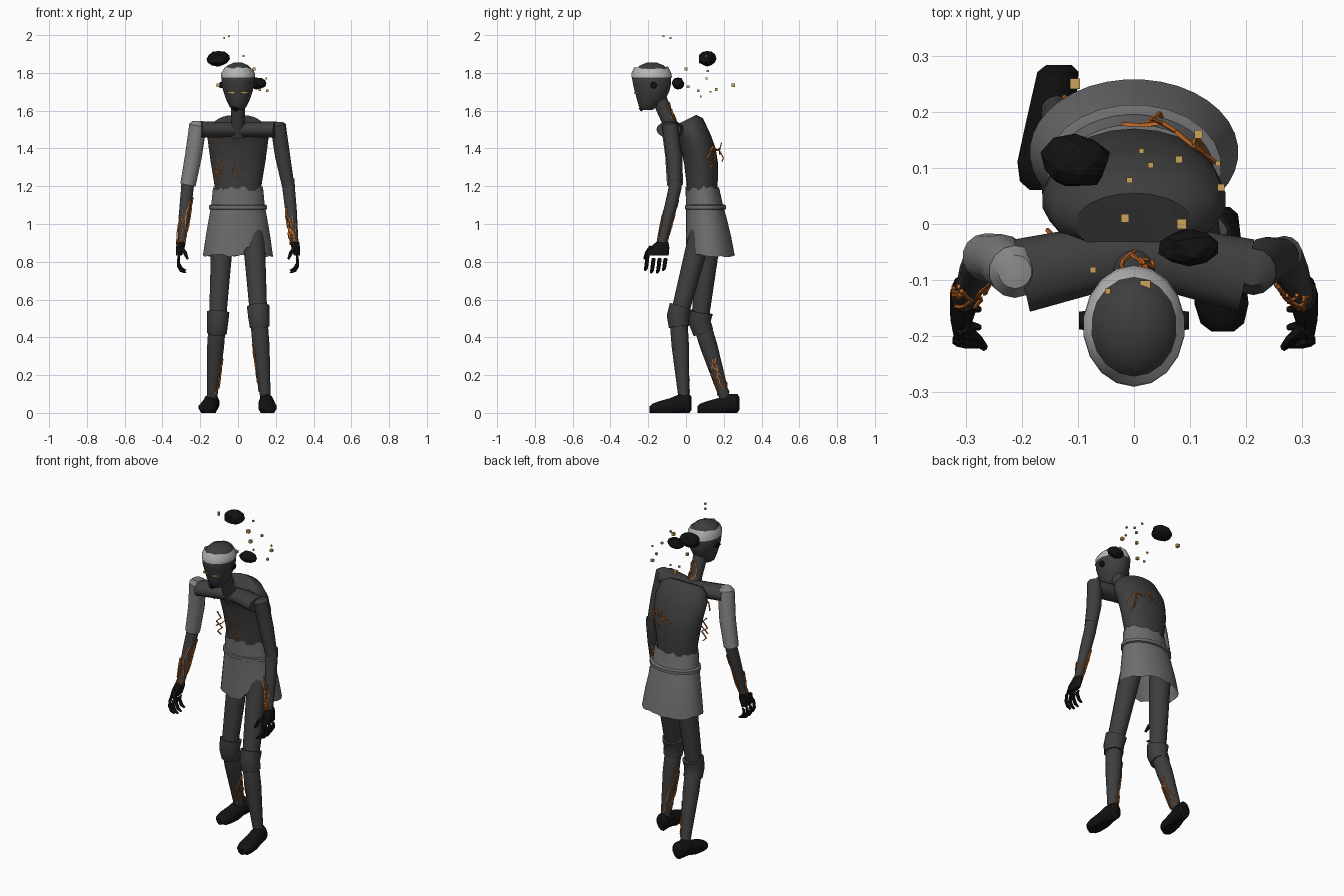
import bpy, bmesh, math, random
from mathutils import Vector as V

if "Cube" in bpy.data.objects:
    bpy.data.objects.remove(bpy.data.objects["Cube"])

random.seed(4)


def mat(name, r, g, b):
    m = bpy.data.materials.new(name)
    m.diffuse_color = (r, g, b, 1)
    m.use_nodes = True
    m.node_tree.nodes["Principled BSDF"].inputs["Base Color"].default_value = m.diffuse_color
    return m


SKIN = mat("charcoal_skin", .048, .048, .048)
BLACK = mat("soot_black", .006, .006, .006)
CLOTH = mat("grey_cloth", .155, .155, .155)
SLEEVE = mat("pale_sleeve", .23, .23, .23)
BAND = mat("bandage_grey", .48, .48, .48)
EMBER = mat("ember_orange", .58, .15, .02)
TAN = mat("tan_spark", .60, .37, .10)


def finish(name, bm, m, angle=40):
    bmesh.ops.recalc_face_normals(bm, faces=bm.faces)
    me = bpy.data.meshes.new(name)
    bm.to_mesh(me)
    bm.free()
    me.materials.append(m)
    ob = bpy.data.objects.new(name, me)
    bpy.context.collection.objects.link(ob)
    if angle:
        bpy.ops.object.select_all(action='DESELECT')
        ob.select_set(True)
        bpy.context.view_layer.objects.active = ob
        bpy.ops.object.shade_smooth_by_angle(angle=math.radians(angle))
    return ob


def sweep(bm, pts, radii, segs, axes=None, caps=True, edit=None):
    """Skin rings along pts; radii are (u, v); edit(ring, angle, co) may move points."""
    pts = [V(p) for p in pts]
    rings = []
    for i, p in enumerate(pts):
        t = (pts[min(i + 1, len(pts) - 1)] - pts[max(i - 1, 0)]).normalized()
        if axes:
            u, v = V(axes[0]), V(axes[1])
        else:
            ref = V((0, 1, 0)) if abs(t.y) < .9 else V((0, 0, 1))
            u = ref.cross(t).normalized()
            v = t.cross(u)
        r = radii[i] if isinstance(radii[i], tuple) else (radii[i], radii[i])
        ring = []
        for k in range(segs):
            a = math.tau * (k + .5) / segs
            co = p + u * r[0] * math.cos(a) + v * r[1] * math.sin(a)
            if edit:
                co = edit(i, a, co)
            ring.append(bm.verts.new(co))
        rings.append(ring)
    for a, b in zip(rings, rings[1:]):
        for k in range(segs):
            j = (k + 1) % segs
            bm.faces.new((a[k], a[j], b[j], b[k]))
    if caps:
        bm.faces.new(rings[0][::-1])
        bm.faces.new(rings[-1])


def tube(name, pts, radii, m, segs=14, **kw):
    bm = bmesh.new()
    sweep(bm, pts, radii, segs, **kw)
    return finish(name, bm, m)


FLAT = ((1, 0, 0), (0, 1, 0))


def loft(name, rows, m, segs=20, **kw):
    """Horizontal ellipses given as (z, centre y, rx, ry)."""
    return tube(name, [(0, y, z) for z, y, _, _ in rows], [(a, b) for _, _, a, b in rows],
                m, segs, axes=FLAT, **kw)


# Torso, with the top ring sloping down to the chest
def slope(i, a, co):
    if i >= 5:
        co.z += .5 * (co.y - .03)
    return co


loft("torso", [(1.13, .085, .118, .078), (1.22, .085, .128, .083), (1.32, .08, .145, .09),
               (1.40, .065, .156, .092), (1.47, .042, .165, .09), (1.53, .015, .145, .075),
               (1.565, .0, .105, .055)], SKIN, 22, edit=slope)


# Ragged tunic and its belt
def ragged(i, a, co):
    if i == 0:
        co.z += random.uniform(-.008, .008)
        if co.y < .08 and .04 < co.x < .15:
            co.z += .045
    if i == 4:
        co.z += random.uniform(-.014, .014)
    return co


loft("tunic_skirt", [(.832, .128, .186, .13), (.93, .12, .172, .12), (1.03, .108, .155, .108),
                     (1.10, .098, .142, .098), (1.19, .087, .132, .09)], CLOTH, 36,
     caps=False, edit=ragged)
loft("belt", [(1.075, .103, .145, .1), (1.08, .103, .156, .11), (1.098, .103, .156, .11),
              (1.103, .103, .145, .1)], CLOTH, 24)

# Neck and head
tube("neck", [(0, -.055, 1.47), (0, -.095, 1.55), (0, -.14, 1.66)], [.045, .036, .04], SKIN)
loft("head", [(1.603, -.205, .026, .026), (1.622, -.2, .046, .05), (1.66, -.185, .064, .076),
              (1.70, -.18, .078, .092), (1.74, -.18, .087, .102), (1.78, -.183, .088, .105),
              (1.815, -.183, .078, .09), (1.84, -.181, .054, .063), (1.855, -.18, .02, .025)], SKIN)


def frayed(i, a, co):
    if i == 2:
        co.z += random.uniform(-.008, .008)
    return co


loft("head_bandage", [(1.775, -.182, .091, .108), (1.80, -.183, .09, .105),
                      (1.826, -.183, .076, .088)], BAND, 18, caps=False, edit=frayed)
tube("mouth_mark", [(-.012, -.225, 1.604), (-.012, -.236, 1.622)], [.016, .02], BLACK, 8)


def box(name, loc, size, m, rz=0):
    bm = bmesh.new()
    bmesh.ops.create_cube(bm, size=1)
    ob = finish(name, bm, m, 0)
    ob.location, ob.scale, ob.rotation_euler = loc, size, (0, 0, rz)
    return ob


for s, side in ((-1, "left"), (1, "right")):
    box("eye_" + side, (s * .034, -.262, 1.695), (.042, .009, .008), TAN, s * .42)
    tube("ear_" + side, [(s * .075, -.172, 1.735), (s * .098, -.172, 1.735)], [.018, .016], BLACK, 10)


# Cracks: jagged thin lines, free or winding over a limb
def jagged(bm, pts, r=.0042):
    pts = [V(p) for p in pts]
    for a, b in zip(pts, pts[1:]):
        sweep(bm, [a, b], [r, r * .8], 4)


def limb_cracks(name, p0, p1, r0, r1, start, count=3, steps=7, spread=.8):
    p0, p1 = V(p0), V(p1)
    t = (p1 - p0).normalized()
    u = V((0, 1, 0)).cross(t).normalized()
    v = t.cross(u)
    bm = bmesh.new()
    for c in range(count):
        a = start + random.uniform(-spread, spread)
        f0 = random.uniform(0, .35) if c else 0
        f1 = random.uniform(.65, 1) if c else 1
        line = []
        for k in range(steps):
            f = f0 + (f1 - f0) * k / (steps - 1)
            a += random.uniform(-.5, .5)
            r = r0 + (r1 - r0) * f + .002
            line.append(p0.lerp(p1, f) + (u * math.cos(a) + v * math.sin(a)) * r)
        jagged(bm, line)
    finish(name, bm, EMBER, 0)


# Shoulders, arms and hands
for s, side in ((-1, "left"), (1, "right")):
    tube("shoulder_" + side, [(s * -.02, -.055, 1.5), (s * .08, -.065, 1.5), (s * .2, -.092, 1.5)],
         [(.04, .05), (.042, .06), (.043, .066)], SKIN, 14)
    sh, mid, el, wr = [V((s * x, y, z)) for x, y, z in
                       ((.212, -.085, 1.525), (.236, -.064, 1.36), (.268, -.058, 1.19), (.3, -.13, .89))]
    tube("upper_arm_" + side, [sh + V((0, 0, .015)), sh, mid, el], [.025, .042, .041, .033], SKIN)
    if s < 0:
        tube("sleeve", [sh + V((0, 0, .02)), sh, mid, mid.lerp(el, .9)], [.03, .047, .046, .042], SLEEVE)
    tube("forearm_" + side, [el + V((0, .005, .05)), el, el.lerp(wr, .35), wr],
         [.032, .034, .032, .021], SKIN)
    limb_cracks("forearm_cracks_" + side, el.lerp(wr, .1 if s < 0 else .35), wr, .034, .024, 0 if s > 0 else 3, 6)
    limb_cracks("wrist_cracks_" + side, el.lerp(wr, .5), wr, .032, .024, -1.6, 3)
    tube("palm_" + side, [(s * .302, -.125, .905), (s * .305, -.14, .875), (s * .312, -.152, .832)],
         [(.024, .032), (.024, .052), (.016, .06)], BLACK, 10, axes=FLAT)
    bm = bmesh.new()
    for i in range(4):
        y = -.108 - .032 * i
        drop = (.012, 0, 0, .012)[i]
        sweep(bm, [(s * .313, y, .836 if i == 3 else .815), (s * .316, y - .004, .78 + drop),
                   (s * .3, y - .008, .752 + drop), (s * .276, y - .012, .742 + drop)],
              [.011, .0105, .01, .006], 6, axes=((.8, 0, .6), (0, 1, 0)) if s < 0 else ((.8, 0, -.6), (0, 1, 0)))
    sweep(bm, [(s * .305, -.185, .875), (s * .282, -.205, .85), (s * .267, -.22, .815)],
          [.014, .012, .007], 6)
    finish("fingers_" + side, bm, BLACK)

# Legs, knee wraps and boots
LEGS = {"left": ((-.08, .13, .98), (-.108, .075, .5), (-.138, .205, .08), -.15, .205),
        "right": ((.08, .085, .98), (.11, -.04, .5), (.145, -.012, .08), .15, -.012)}
for side, (hip, knee, ankle, fx, fy) in LEGS.items():
    hip, knee, ankle = V(hip), V(knee), V(ankle)
    tube("thigh_" + side, [hip, hip.lerp(knee, .25), knee], [.06, .058, .046], SKIN)
    tube("shin_" + side, [knee + V((0, 0, .03)), knee, knee.lerp(ankle, .35), ankle],
         [.04, .047, .046, .028], SKIN)
    kz = -.02 if side == "left" else .01
    up = knee.lerp(hip, .11) + V((0, 0, kz))
    tube("knee_wrap_" + side, [up, knee + V((0, -.003, kz)), knee.lerp(ankle, .13) + V((0, 0, kz))],
         [.062, .059, .055], SKIN, 10)
    out = 0 if fx > 0 else math.pi
    limb_cracks("shin_cracks_" + side, knee.lerp(ankle, .25 if fx > 0 else .5), knee.lerp(ankle, .95),
                .047 if fx > 0 else .042, .031, out, 3, 9, .4)
    rows = [(.042, .05, .035, .024), (.03, .052, .05, .038), (-.02, .05, .052, .042), (-.07, .038, .042, .046),
            (-.13, .03, .033, .05), (-.165, .025, .025, .04), (-.18, .022, .014, .02)]
    off = .036 if fx < 0 else 0

    def sole(i, a, co):
        co.z = max(co.z, 0) if co.z > .012 else 0
        return co
    tube("boot_" + side, [(fx + (.01 if fx < 0 else 0) + .15 * y * (1 if fx < 0 else -.3), fy + y + off, z)
                          for y, z, _, _ in rows], [(w, h) for _, _, h, w in rows], BLACK, 12,
         axes=((1, 0, 0), (0, 0, 1)), edit=sole)

# Chest, back and neck cracks
bm = bmesh.new()
jagged(bm, [(-.12, -.03, 1.35), (-.09, -.035, 1.32), (-.125, -.03, 1.29), (-.085, -.03, 1.26),
            (-.12, -.025, 1.23), (-.1, -.02, 1.21)])
jagged(bm, [(-.13, -.025, 1.26), (-.09, -.03, 1.285), (-.075, -.025, 1.3)])
jagged(bm, [(.01, -.04, 1.35), (-.02, -.045, 1.31), (-.03, -.04, 1.27), (.0, -.035, 1.24), (.04, -.025, 1.21)])
jagged(bm, [(-.02, -.04, 1.28), (.015, -.04, 1.3), (.03, -.035, 1.29)])
jagged(bm, [(-.155, -.01, 1.41), (-.13, -.035, 1.44), (-.1, -.05, 1.455), (-.08, -.06, 1.47)])
finish("chest_cracks", bm, EMBER, 0)
bm = bmesh.new()
jagged(bm, [(-.02, .178, 1.37), (.02, .176, 1.39), (.05, .18, 1.4), (.075, .165, 1.39), (.105, .14, 1.41),
            (.125, .125, 1.37), (.145, .11, 1.34)], .005)
jagged(bm, [(.02, .176, 1.39), (.045, .198, 1.35), (.05, .19, 1.33)])
jagged(bm, [(.05, .18, 1.4), (.03, .188, 1.43)])
jagged(bm, [(.105, .14, 1.41), (.11, .155, 1.36), (.12, .14, 1.31), (.13, .12, 1.29)])
finish("back_cracks", bm, EMBER, 0)
limb_cracks("neck_cracks", (0, -.08, 1.51), (0, -.125, 1.63), .038, .038, 1.4, 4, 6)

# Floating dark chunks
for name, loc, size in (("large_chunk", (-.105, .112, 1.875), (.063, .05, .042)),
                        ("small_chunk", (.098, -.042, 1.745), (.054, .034, .032))):
    bm = bmesh.new()
    bmesh.ops.create_icosphere(bm, subdivisions=2, radius=1)
    for v in bm.verts:
        v.co *= random.uniform(.88, 1.06)
        v.co = V([c * k for c, k in zip(v.co, size)])
    finish(name, bm, BLACK, 0).location = loc

# Floating sparks: x, y, z, size
SPARKS = [(-.105, .25, 1.735, .018), (.115, .16, 1.712, .015), (.085, 0, 1.82, .017), (-.016, .01, 1.727, .015),
          (.02, -.11, 1.82, .018), (-.047, -.12, 1.994, .01), (-.073, -.082, 1.985, .01),
          (.013, .13, 1.7, .009), (.03, .105, 1.89, .01), (.08, .115, 1.81, .012),
          (-.008, .078, 1.675, .01), (.155, .065, 1.705, .012), (.15, .108, 1.77, .009)]
for x, y, z, d in SPARKS:
    box("spark", (x, y, z), (d, d, d), TAN)
